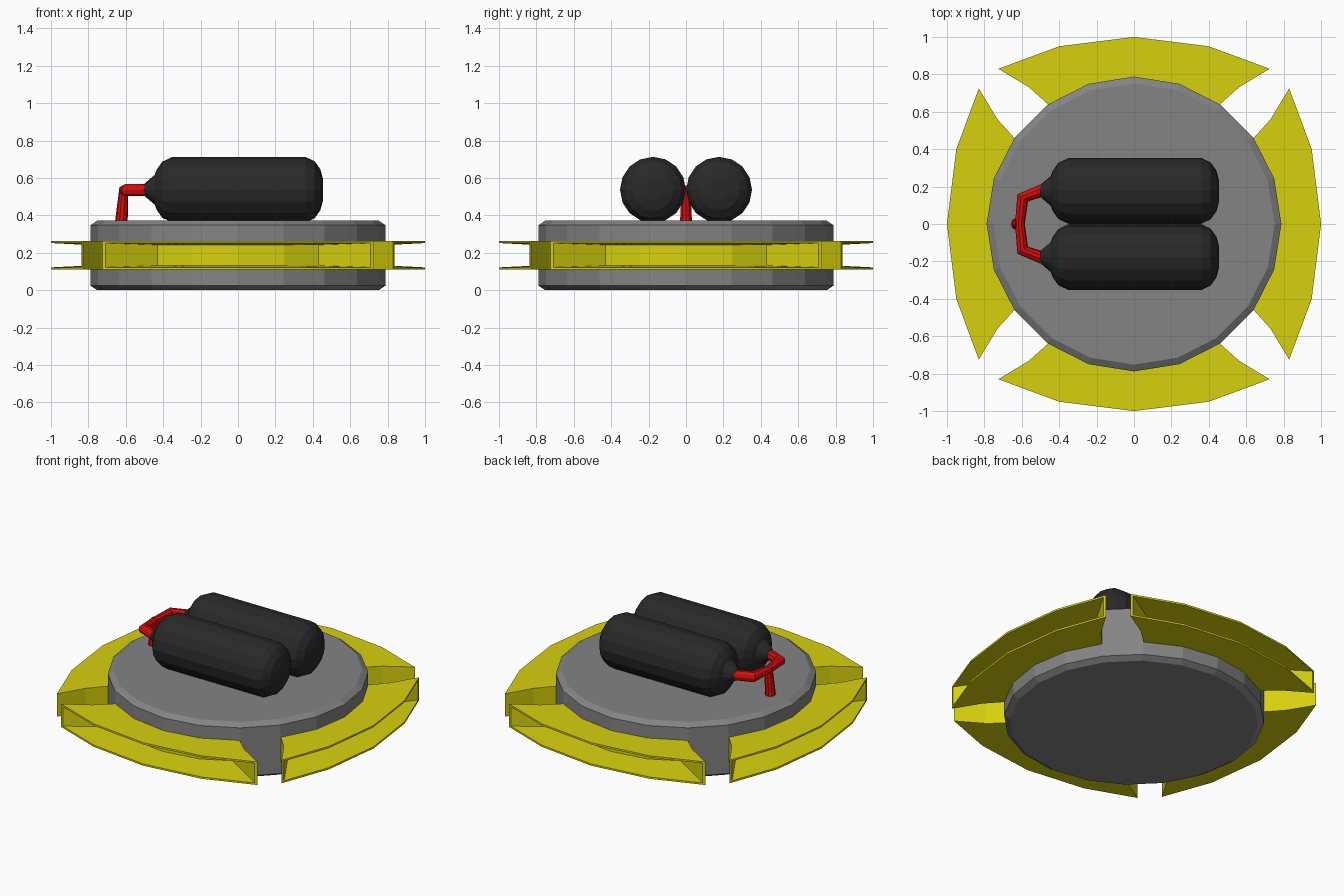
import bpy, bmesh, math
from mathutils import Vector, Matrix

if "Cube" in bpy.data.objects:
    bpy.data.objects.remove(bpy.data.objects["Cube"])


def material(name, rgb):
    m = bpy.data.materials.new(name)
    m.diffuse_color = (*rgb, 1)
    m.use_nodes = True
    m.node_tree.nodes["Principled BSDF"].inputs["Base Color"].default_value = m.diffuse_color
    return m


GREY = material("grey metal", (0.23, 0.23, 0.23))
YELLOW = material("yellow paint", (0.68, 0.64, 0.004))
BLACK = material("black tank", (0.022, 0.022, 0.022))
RED = material("red pipe", (0.66, 0.004, 0.004))


def finish(bm, name, mat):
    bmesh.ops.remove_doubles(bm, verts=bm.verts, dist=1e-5)
    bmesh.ops.recalc_face_normals(bm, faces=bm.faces)
    me = bpy.data.meshes.new(name)
    bm.to_mesh(me)
    bm.free()
    me.materials.append(mat)
    ob = bpy.data.objects.new(name, me)
    bpy.context.collection.objects.link(ob)
    return ob


def loft(bm, rings):
    """Bridge closed rings of points and cap both ends."""
    rows = [[bm.verts.new(p) for p in r] for r in rings]
    n = len(rows[0])
    for a, b in zip(rows, rows[1:]):
        for i in range(n):
            j = (i + 1) % n
            bm.faces.new((a[i], a[j], b[j], b[i]))
    bm.faces.new(rows[0])
    bm.faces.new(rows[-1])


def circle(r, n):
    return [(r * math.cos(2 * math.pi * i / n), r * math.sin(2 * math.pi * i / n)) for i in range(n)]


def tube(name, pts, radii, sides, mat):
    """Round tube along a path, with mitred bends."""
    pts = [Vector(p) for p in pts]
    rings = []
    for k, p in enumerate(pts):
        d = (pts[min(k + 1, len(pts) - 1)] - pts[max(k - 1, 0)]).normalized()
        up = Vector((0, 0, 1)) if abs(d.z) < 0.8 else Vector((0, 1, 0))
        s = up.cross(d).normalized()
        u = d.cross(s)
        rings.append([p + s * a + u * b for a, b in circle(radii[k], sides)])
    bm = bmesh.new()
    loft(bm, rings)
    return finish(bm, name, mat)


# Round base with chamfered rims
bm = bmesh.new()
loft(bm, [[(x, y, z) for x, y in circle(r, 20)]
          for r, z in ((0.752, 0), (0.788, 0.024), (0.788, 0.348), (0.752, 0.372))])
finish(bm, "base_disc", GREY)

# Four curved ducts, open outwards
OUTER = [(-0.725, 0.83), (-0.4, 0.95), (0, 1.0), (0.4, 0.95), (0.725, 0.83)]
SIDE = [(0.56, 0.73), (0.46, 0.64)]
RIM = [(-0.708, 0.836), (-0.4, 0.95), (0, 1.0), (0.4, 0.95), (0.708, 0.836)]
BACK = [(-0.43, 0.672), (-0.245, 0.765), (0, 0.803), (0.245, 0.765), (0.43, 0.672)]
LOW, HIGH = 0.11, 0.264


def duct(name, angle):
    bm = bmesh.new()

    def face(*pts):
        bm.faces.new([bm.verts.new(p) for p in pts])

    outline = OUTER + SIDE + [(-x, y) for x, y in reversed(SIDE)]
    for z in (LOW, HIGH):
        face(*[(x, y, z) for x, y in outline])
    # outer end walls and hidden rear wall
    for i in range(4, 9):
        a, b = outline[i], outline[(i + 1) % 9]
        face((*a, LOW), (*b, LOW), (*b, HIGH), (*a, HIGH))
    # front rim, then tapered plates and back wall of the recess
    for i in range(4):
        j = i + 1
        for z, zr, zb in ((LOW, LOW + 0.012, LOW + 0.022), (HIGH, HIGH - 0.012, HIGH - 0.022)):
            face((*OUTER[i], z), (*OUTER[j], z), (*RIM[j], zr), (*RIM[i], zr))
            face((*RIM[i], zr), (*RIM[j], zr), (*BACK[j], zb), (*BACK[i], zb))
        face((*BACK[i], LOW + 0.022), (*BACK[j], LOW + 0.022),
             (*BACK[j], HIGH - 0.022), (*BACK[i], HIGH - 0.022))
    for k in (0, 4):
        o, r, b = OUTER[k], RIM[k], BACK[k]
        face((*o, LOW), (*o, HIGH), (*r, HIGH - 0.012), (*r, LOW + 0.012))
        face((*r, LOW + 0.012), (*r, HIGH - 0.012), (*b, HIGH - 0.022), (*b, LOW + 0.022))
    bm.transform(Matrix.Rotation(angle, 4, 'Z'))
    finish(bm, name, YELLOW)


for k, side in enumerate(("back", "left", "front", "right")):
    duct(side + "_duct", k * math.pi / 2)

# Two gas tanks lying along x
PROFILE = [(-0.5, 0.033), (-0.445, 0.08), (-0.435, 0.107), (-0.405, 0.15), (-0.35, 0.176),
           (0.36, 0.176), (0.41, 0.152), (0.44, 0.11), (0.455, 0.055)]
for s, side in ((-1, "front"), (1, "back")):
    tube(side + "_tank", [(x, s * 0.177, 0.537) for x, r in PROFILE],
         [r for x, r in PROFILE], 16, BLACK)

# Red pipe joining the tank necks, with a feed pipe into the base
tube("joining_pipe",
     [(-0.49, 0.18, 0.535), (-0.595, 0.14, 0.535), (-0.61, 0, 0.535),
      (-0.595, -0.14, 0.535), (-0.49, -0.18, 0.535)],
     [0.033, 0.034, 0.026, 0.034, 0.033], 10, RED)
tube("feed_pipe", [(-0.61, 0, 0.55), (-0.624, 0, 0.36)], [0.024, 0.034], 10, RED)
